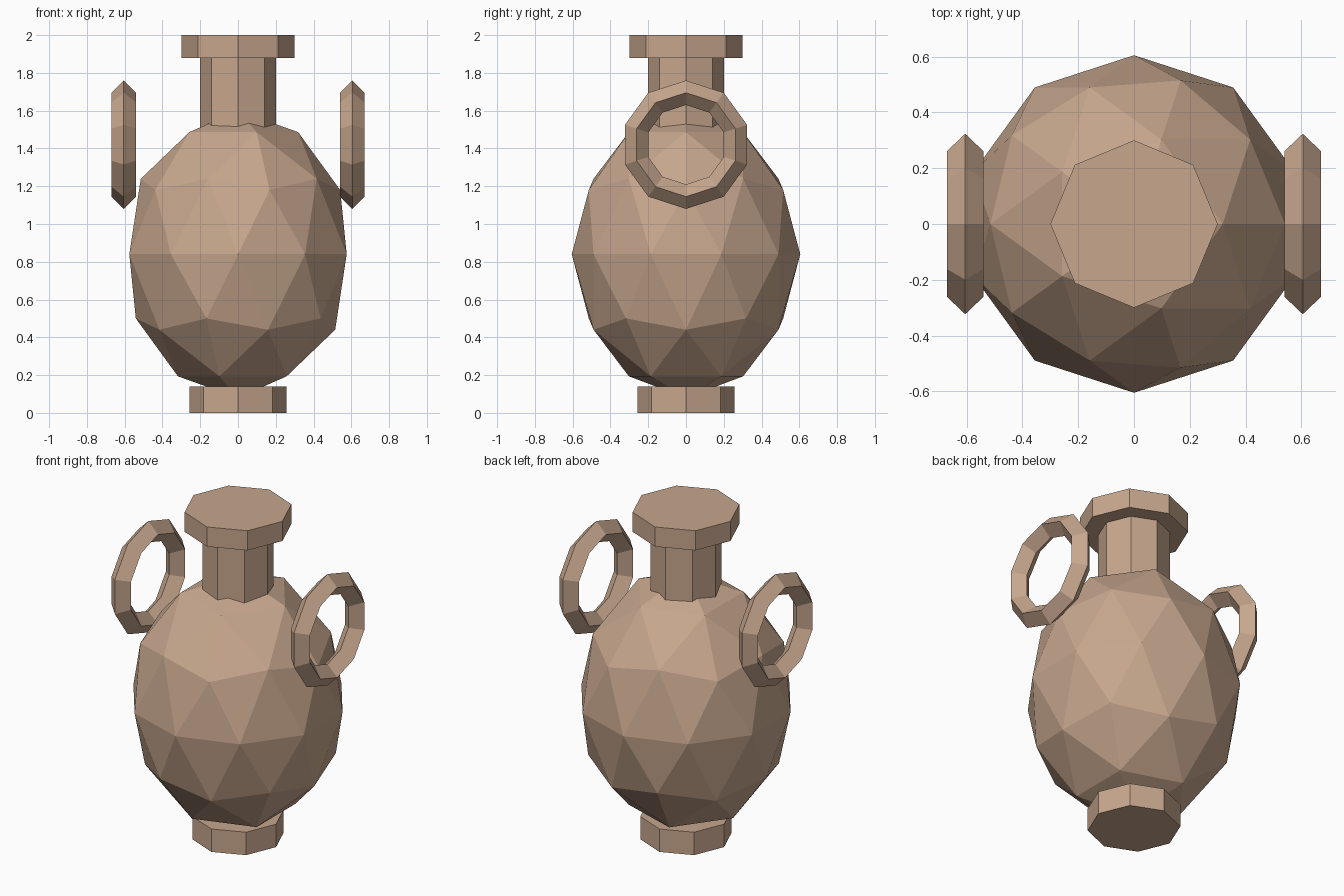
import bpy
from math import pi

if "Cube" in bpy.data.objects:
    bpy.data.objects.remove(bpy.data.objects["Cube"], do_unlink=True)

# One clay colour for the whole vase
clay = bpy.data.materials.new("clay")
clay.use_nodes = True
colour = (0.57, 0.385, 0.27, 1)
clay.diffuse_color = colour
clay.node_tree.nodes["Principled BSDF"].inputs["Base Color"].default_value = colour


def finish(name):
    obj = bpy.context.object
    obj.name = name
    obj.data.materials.append(clay)
    bpy.ops.object.transform_apply(location=False, rotation=True, scale=True)
    bpy.ops.object.shade_flat()


def octagon(name, radius, bottom, top):
    bpy.ops.mesh.primitive_cylinder_add(
        vertices=8, radius=radius, depth=top - bottom,
        location=(0, 0, (bottom + top) / 2))
    finish(name)


# Faceted egg-shaped body
bpy.ops.mesh.primitive_ico_sphere_add(subdivisions=2, radius=1, location=(0, 0, 0.84))
bpy.context.object.scale = (0.605, 0.605, 0.76)
finish("body")

# Foot, neck and lip
octagon("foot", 0.257, 0, 0.14)
octagon("neck", 0.2, 1.45, 1.88)
octagon("lip", 0.3, 1.88, 2)

# Ring handles with a diamond section
for side, x in (("left", 0.605), ("right", -0.605)):
    bpy.ops.mesh.primitive_torus_add(
        major_segments=10, minor_segments=4, major_radius=0.275,
        minor_radius=0.065, location=(x, 0, 1.42), rotation=(0, pi / 2, 0))
    finish(side + "_handle")
